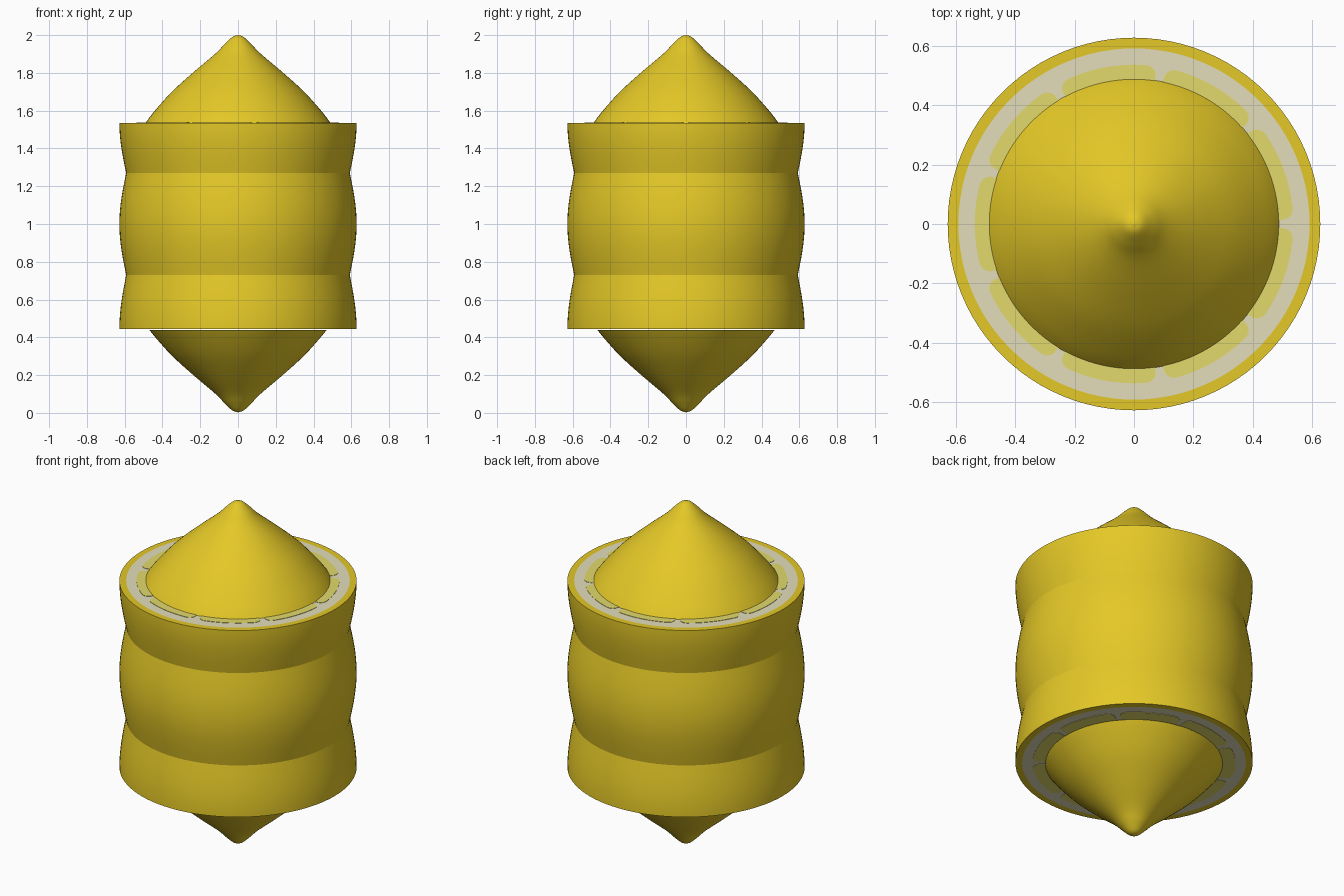
import bpy, bmesh
from math import pi, sin, cos, asin, radians
from mathutils import Vector

cube = bpy.data.objects.get("Cube")
if cube:
    bpy.data.objects.remove(cube, do_unlink=True)


def material(name, color):
    m = bpy.data.materials.new(name)
    m.use_nodes = True
    m.diffuse_color = (*color, 1)
    bsdf = next(n for n in m.node_tree.nodes if n.type == 'BSDF_PRINCIPLED')
    bsdf.inputs["Base Color"].default_value = (*color, 1)
    return m


PEEL = material("yellow peel", (0.78, 0.58, 0.02))
PITH = material("pale pith", (0.77, 0.73, 0.50))
PULP = material("light yellow pulp", (0.77, 0.70, 0.15))

R, WAIST, PITH_R = 0.628, 0.592, 0.592
LOW, SEAM_LOW, SEAM_HIGH, HIGH = 0.445, 0.73, 1.27, 1.535


def finish(name, bm, mats):
    bmesh.ops.recalc_face_normals(bm, faces=bm.faces)
    mesh = bpy.data.meshes.new(name)
    bm.to_mesh(mesh)
    bm.free()
    for m in mats:
        mesh.materials.append(m)
    ob = bpy.data.objects.new(name, mesh)
    bpy.context.collection.objects.link(ob)
    bpy.ops.object.select_all(action='DESELECT')
    ob.select_set(True)
    bpy.context.view_layer.objects.active = ob
    bpy.ops.object.shade_smooth_by_angle(angle=radians(35))
    return ob


def revolve(name, profile, mats, steps=96):
    """Turn (radius, z) points about the z axis; flat centres take the second material."""
    bm = bmesh.new()
    vs = [bm.verts.new((r, 0, z)) for r, z in profile]
    edges = [bm.edges.new(p) for p in zip(vs, vs[1:])]
    bmesh.ops.spin(bm, geom=vs + edges, cent=(0, 0, 0), axis=(0, 0, 1),
                   angle=2 * pi, steps=steps)
    bmesh.ops.remove_doubles(bm, verts=bm.verts, dist=0.0002)
    bm.normal_update()
    if len(mats) > 1:
        for f in bm.faces:
            flat = abs(f.normal.z) > 0.99
            f.material_index = int(flat and f.calc_center_median().xy.length < PITH_R)
    return finish(name, bm, mats)


def slice_profile(z0, z1, t0, t1, n=14):
    """Bulging peel between two cut faces."""
    wall = []
    for i in range(n + 1):
        k = i / n
        wall.append((WAIST + (R - WAIST) * sin(pi * (t0 + (t1 - t0) * k)), z0 + (z1 - z0) * k))
    return [(0, z0), (PITH_R, z0)] + wall + [(PITH_R, z1), (0, z1)]


# Three stacked slices
revolve("lower_slice", slice_profile(LOW, SEAM_LOW, 0.5, 1), [PEEL, PITH])
revolve("middle_slice", slice_profile(SEAM_LOW, SEAM_HIGH, 0, 1, 28), [PEEL])
revolve("upper_slice", slice_profile(SEAM_HIGH, HIGH, 0, 0.5), [PEEL, PITH])


# Pointed ends, (radius, distance from the point)
def smooth(points, n=6):
    pts = [Vector(p) for p in points]
    ext = [2 * pts[0] - pts[1]] + pts + [2 * pts[-1] - pts[-2]]
    out = []
    for a, b, c, d in zip(ext, ext[1:], ext[2:], ext[3:]):
        for i in range(n):
            t = i / n
            out.append(0.5 * (2 * b + (c - a) * t + (2 * a - 5 * b + 4 * c - d) * t * t
                              + (3 * b - a - 3 * c + d) * t ** 3))
    return out + [pts[-1]]


tip = smooth([(0, 0), (0.03, 0.01), (0.07, 0.047), (0.122, 0.1), (0.24, 0.2),
              (0.35, 0.3), (0.44, 0.4), (0.49, 0.466), (0.52, 0.52)])
revolve("upper_tip", [(r, 2 - d) for r, d in tip if d < 0.467], [PEEL])
revolve("lower_tip", [(r, 0.003 + d) for r, d in tip if d < 0.445], [PEEL])


# Rounded pulp wedges on both cut faces
def wedge(outer=0.537, inner=0.3, gap=0.014, c=0.035, span=radians(40)):
    a0 = asin((gap + c) / (outer - c))
    edge = asin(gap / inner)
    pts = [(inner * cos(edge), inner * sin(edge))]
    for base, start, end in ((a0, -pi / 2, a0), (span - a0, span - a0, span + pi / 2)):
        cx, cy = (outer - c) * cos(base), (outer - c) * sin(base)
        for i in range(7):
            t = start + (end - start) * i / 6
            pts.append((cx + c * cos(t), cy + c * sin(t)))
        if base == a0:
            for i in range(1, 12):
                t = a0 + (span - 2 * a0) * i / 12
                pts.append((outer * cos(t), outer * sin(t)))
    pts.append((inner * cos(span - edge), inner * sin(span - edge)))
    return pts


def pulp(name, z, thick):
    bm = bmesh.new()
    for k in range(9):
        a = radians(40 * k)
        vs = [bm.verts.new((x * cos(a) - y * sin(a), x * sin(a) + y * cos(a), z))
              for x, y in wedge()]
        face = bm.faces.new(vs)
        ext = bmesh.ops.extrude_face_region(bm, geom=[face], use_keep_orig=True)
        moved = [v for v in ext["geom"] if isinstance(v, bmesh.types.BMVert)]
        bmesh.ops.translate(bm, verts=moved, vec=(0, 0, thick))
    finish(name, bm, [PULP])


pulp("upper_pulp", HIGH - 0.001, 0.003)
pulp("lower_pulp", LOW + 0.001, -0.003)
